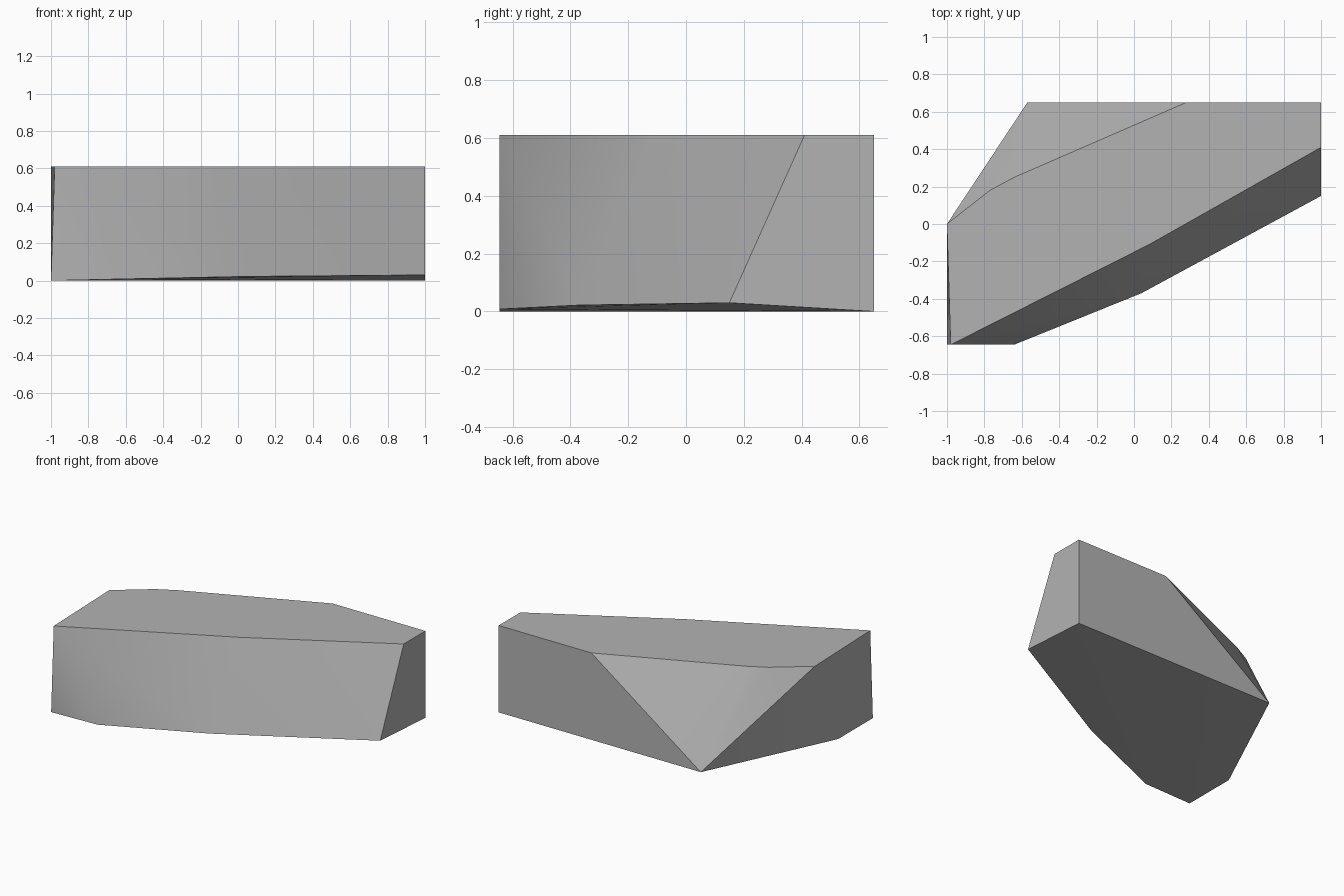
import bpy
import bmesh
import math

cube = bpy.data.objects.get("Cube")
if cube:
    bpy.data.objects.remove(cube, do_unlink=True)

# Stone colour
stone = bpy.data.materials.new("stone_grey")
stone.use_nodes = True
grey = (0.45, 0.45, 0.45, 1)
stone.diffuse_color = grey
stone.node_tree.nodes["Principled BSDF"].inputs["Base Color"].default_value = grey

# Flat top outline, running round from the back right corner
HEIGHT = 0.61
top = [(1, 0.65), (1, 0.41), (0.08, -0.11), (-0.98, -0.645),
       (-1, 0), (-0.77, 0.18), (-0.64, 0.25), (0.28, 0.65)]

# Base outline, with its front edge lifted slightly towards the right
base = [(1, 0.65, 0), (1, 0.15, 0.03), (0.04, -0.37, 0.022),
        (-0.64, -0.645, 0.008), (-1, -0.645, 0), (-1, -0.26, 0), (-0.57, 0.65, 0)]

# Chiselled block: the facets span the two outlines
bm = bmesh.new()
for x, y in top:
    bm.verts.new((x, y, HEIGHT))
for point in base:
    bm.verts.new(point)
bmesh.ops.convex_hull(bm, input=bm.verts[:])
bmesh.ops.dissolve_limit(bm, angle_limit=math.radians(0.5),
                         verts=bm.verts[:], edges=bm.edges[:])
bmesh.ops.recalc_face_normals(bm, faces=bm.faces[:])

mesh = bpy.data.meshes.new("stone_block")
bm.to_mesh(mesh)
bm.free()
mesh.materials.append(stone)
block = bpy.data.objects.new("stone_block", mesh)
bpy.context.collection.objects.link(block)

# Soft blending across shallow facets, crisp main edges
bpy.ops.object.select_all(action="DESELECT")
block.select_set(True)
bpy.context.view_layer.objects.active = block
bpy.ops.object.shade_smooth_by_angle(angle=math.radians(32))
